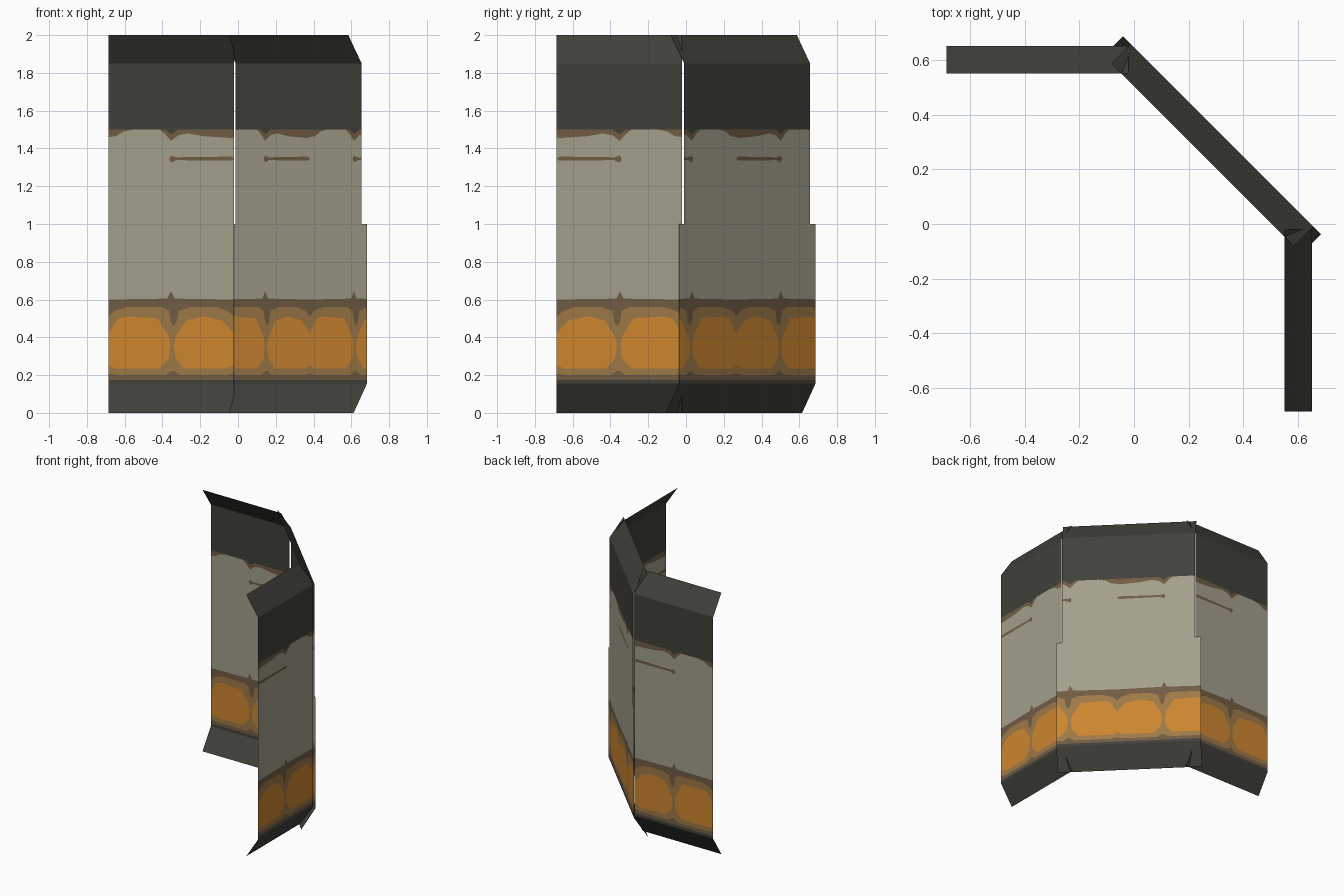
import bpy
import bmesh
from mathutils import Vector

cube = bpy.data.objects.get("Cube")
if cube:
    bpy.data.objects.remove(cube, do_unlink=True)


def to_linear(value):
    c = value / 255
    return c / 12.92 if c <= 0.04045 else ((c + 0.055) / 1.055) ** 2.4


def make_material(name, rgb):
    mat = bpy.data.materials.new(name)
    colour = [to_linear(v) for v in rgb] + [1.0]
    mat.use_nodes = True
    mat.diffuse_color = colour
    mat.node_tree.nodes["Principled BSDF"].inputs["Base Color"].default_value = colour
    return mat


materials = [
    make_material("dark metal", (65, 64, 57)),
    make_material("pale plaster", (163, 159, 139)),
    make_material("grime brown", (113, 92, 68)),
    make_material("worn tan", (158, 121, 71)),
    make_material("painted orange", (205, 134, 48)),
]
DARK, PALE, BROWN, TAN, ORANGE = range(len(materials))

PERIOD = 0.665            # width of one repeat of the painted pattern
FOOT, STEP, HEAD = 0.155, 1.0, 1.85
TOP, LEAN = 2.0, 0.1      # height of the wall and inward lean of the flanges

# Boundary curves between paint bands: height along one repeat
skirt_top = [(0, .175)]
grime_top = [(0, .21), (.05, .2), (.3, .2), (.34, .225), (.38, .2), (.62, .2)]
orange_bottom = [(0, .25), (.03, .235), (.27, .235), (.32, .29), (.325, .36),
                 (.345, .36), (.355, .29), (.4, .235), (.62, .235)]
orange_top = [(0, .42), (.05, .5), (.1, .51), (.26, .5), (.32, .4), (.325, .36),
              (.345, .36), (.355, .4), (.41, .49), (.5, .51), (.6, .49)]
tan_top = [(0, .51), (.03, .54), (.1, .56), (.28, .56), (.32, .54), (.33, .48),
           (.345, .46), (.36, .48), (.37, .54), (.43, .56), (.57, .56), (.63, .54)]
brown_top = [(0, .6), (.31, .605), (.33, .645), (.35, .605)]
step_line = [(0, STEP)]
scratch_bottom = [(0, 1.345), (.32, 1.345), (.33, 1.325), (.36, 1.338), (.65, 1.335)]
scratch_top = [(0, 1.345), (.32, 1.345), (.33, 1.362), (.36, 1.353), (.65, 1.357)]
drip_bottom = [(0, 1.46), (.04, 1.465), (.08, 1.49), (.13, 1.5), (.27, 1.5), (.3, 1.475),
               (.33, 1.44), (.37, 1.47), (.42, 1.48), (.5, 1.465), (.65, 1.455)]
drip_top = [(0, 1.5), (.3, 1.5), (.33, 1.475), (.37, 1.5)]

# Bands from foot to head: (upper boundary, colour of the band below it)
bands = [
    (skirt_top, DARK), (grime_top, BROWN), (orange_bottom, TAN), (orange_top, ORANGE),
    (tan_top, TAN), (brown_top, BROWN), (step_line, PALE), (scratch_bottom, PALE),
    (scratch_top, BROWN), (drip_bottom, PALE), (drip_top, BROWN), ([(0, HEAD)], DARK),
]


def height(curve, u):
    """Height of a repeating boundary curve at distance u."""
    u = u % PERIOD
    points = curve + [(PERIOD, curve[0][1])]
    for (a, za), (b, zb) in zip(points, points[1:]):
        if a <= u <= b:
            return za + (zb - za) * (u - a) / (b - a)
    return points[-1][1]


def build_panel(name, origin, direction, upper, lower):
    """Thin wall panel; upper and lower are its extents above and below the step."""
    along = Vector((*direction, 0)).normalized()
    inward = Vector((along.y, -along.x, 0))
    start = Vector((*origin, 0))
    bm = bmesh.new()

    def quad(u0, u1, low, high, colour, lean_low=0, lean_high=0):
        corners = [(u0, low[0], lean_low), (u0, high[0], lean_high),
                   (u1, high[1], lean_high), (u1, low[1], lean_low)]
        points = []
        for u, z, lean in corners:
            p = start + along * u + inward * lean + Vector((0, 0, z))
            if all((p - q).length > 1e-5 for q in points):
                points.append(p)
        if len(points) > 2:
            bm.faces.new([bm.verts.new(p) for p in points]).material_index = colour

    # Painted face, split into columns at every bend of the curves
    cuts = {*upper, *lower}
    for curve, _ in bands:
        for repeat in range(3):
            cuts.update(round(u + repeat * PERIOD, 4) for u, _ in curve)
    cuts = sorted(u for u in cuts if lower[0] <= u <= lower[1])
    for u0, u1 in zip(cuts, cuts[1:]):
        below = (FOOT, FOOT)
        for curve, colour in bands:
            # Sample just inside the column so repeats join cleanly
            above = [height(curve, u0 + 1e-6), height(curve, u1 - 1e-6)]
            above = [max(a, b) for a, b in zip(above, below)]
            outside = u0 < upper[0] - 1e-6 or u1 > upper[1] + 1e-6
            if not (outside and max(above) > STEP + 1e-4):
                quad(u0, u1, below, above, colour)
            below = above

    # Leaning flanges at head and foot
    quad(*upper, (HEAD, HEAD), (TOP, TOP), DARK, 0, LEAN)
    quad(*lower, (0, 0), (FOOT, FOOT), DARK, LEAN, 0)

    bmesh.ops.remove_doubles(bm, verts=bm.verts, dist=1e-5)
    mesh = bpy.data.meshes.new(name)
    bm.to_mesh(mesh)
    bm.free()
    for mat in materials:
        mesh.materials.append(mat)
    obj = bpy.data.objects.new(name, mesh)
    bpy.context.collection.objects.link(obj)
    return obj


# Two straight end panels joined by a wider diagonal one
end_span = (0, PERIOD)
build_panel("back_wall_panel", (-0.685, 0.65), (1, 0), end_span, end_span)
build_panel("left_wall_panel", (0.65, -0.02), (0, -1), end_span, end_span)
build_panel("diagonal_wall_panel", (-0.09, 0.735), (1, -1), (0.11, 1.053), (0.07, 1.093))
